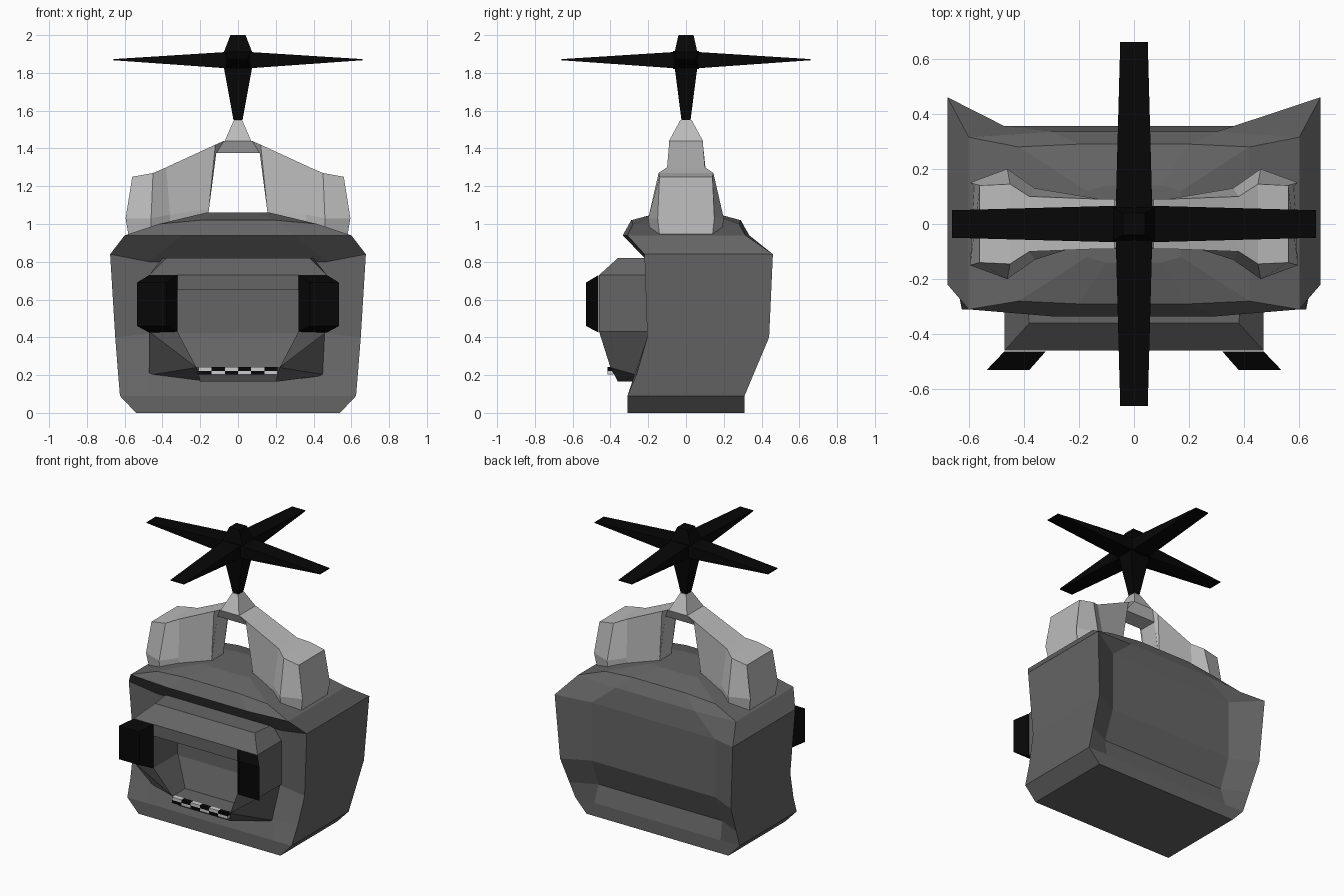
import bpy, bmesh

if "Cube" in bpy.data.objects:
    bpy.data.objects.remove(bpy.data.objects["Cube"])


def material(name, v):
    m = bpy.data.materials.new(name)
    m.diffuse_color = (v, v, v, 1)
    m.use_nodes = True
    m.node_tree.nodes["Principled BSDF"].inputs["Base Color"].default_value = m.diffuse_color
    return m


GREY = material("mid_grey", 0.13)
LIGHT = material("light_grey", 0.5)
BLACK = material("black", 0.002)
WHITE = material("white", 0.8)


def loft(name, rings, mat, caps=True, mirror=False):
    """Skin closed rings of equal length; coincident points are merged."""
    bm = bmesh.new()
    vs = [[bm.verts.new(p) for p in r] for r in rings]
    n = len(rings[0])
    for a, b in zip(vs, vs[1:]):
        for i in range(n):
            j = (i + 1) % n
            bm.faces.new((a[i], a[j], b[j], b[i]))
    if caps:
        bm.faces.new(vs[0])
        bm.faces.new(vs[-1])
    bmesh.ops.remove_doubles(bm, verts=bm.verts, dist=0.0005)
    bmesh.ops.recalc_face_normals(bm, faces=bm.faces)
    me = bpy.data.meshes.new(name)
    bm.to_mesh(me)
    bm.free()
    me.materials.append(mat)
    ob = bpy.data.objects.new(name, me)
    bpy.context.collection.objects.link(ob)
    if mirror:
        ob.modifiers.new("mirror", "MIRROR")
    return ob


def sym(half):
    """Complete a half ring (x > 0) across x = 0."""
    return half + [(-x, y, z) for x, y, z in reversed(half)]


def rect(hx, hy, z):
    return [(-hx, -hy, z), (hx, -hy, z), (hx, hy, z), (-hx, hy, z)]


# Body: each level has front panel, front corner, back corner, back panel
levels = [
    [(.46, -.31, 0), (.54, -.31, 0), (.54, .31, 0), (.46, .31, 0)],
    [(.48, -.31, .09), (.625, -.31, .09), (.625, .31, .09), (.48, .31, .09)],
    [(.47, -.27, .21), (.635, -.26, .21), (.635, .36, .21), (.47, .28, .21)],
    [(.47, -.2, .42), (.65, -.205, .4), (.65, .44, .4), (.47, .355, .4)],
    [(.47, -.2, .80), (.677, -.22, .84), (.677, .46, .84), (.47, .355, .80)],
    [(.30, -.335, .94), (.60, -.31, .94), (.60, .315, .94), (.30, .335, .94)],
    [(.20, -.29, 1.02), (.42, -.28, 1.0), (.42, .28, 1.0), (.20, .29, 1.02)],
    [(.10, -.14, 1.06), (.17, -.12, 1.06), (.17, .12, 1.06), (.10, .14, 1.06)],
]
loft("body", [sym(h) for h in levels], GREY)

# Snout: hollow frame with open mouth
back = [(.40, -.19, .82), (.47, -.19, .73), (.47, -.19, .43), (.47, -.26, .20), (.20, -.27, .165)]
brow, cheek = (.47, -.46, .73), (.47, -.46, .43)
lip, chin = (.22, -.40, .24), (.20, -.36, .165)
front = [(.38, -.36, .82), brow, cheek, lip, chin]
rim = [brow, brow, cheek, lip, lip]
inner = [(.32, -.46, .65), (.32, -.46, .65), (.32, -.46, .43), lip, lip]
deep = [(x, -.19 if z > .3 else -.25, z) for x, y, z in inner]
loft("snout", [sym(r) for r in (back, front, rim, inner, deep)], GREY, caps=False)

# Eyes: skewed blocks flaring outward
loft("eyes", [
    [(.32, -.462, .43), (.47, -.462, .425), (.47, -.462, .73), (.32, -.462, .73)],
    [(.38, -.53, .46), (.535, -.53, .46), (.535, -.53, .69), (.38, -.53, .69)],
], BLACK, mirror=True)

# Teeth: small checker strip
for c in range(6):
    for r in range(2):
        x, z = -.21 + c * .07, .202 + r * .02
        box = [(x, z), (x + .07, z), (x + .07, z + .02), (x, z + .02)]
        loft("tooth", [[(px, y, pz) for px, pz in box] for y in (-.415, -.385)],
             WHITE if (c + r) % 2 else BLACK)


# Rotor mount: sections given as (x, half width, z), bottom to top
def section(pts):
    return [(x, -w, z) for x, w, z in pts] + [(x, w, z) for x, w, z in reversed(pts)]


mount = [
    [(0, .06, 1.375), (0, .06, 1.375), (0, .09, 1.44)],
    [(.115, .06, 1.375), (.115, .06, 1.375), (.075, .09, 1.44)],
    [(.16, .065, 1.03), (.155, .065, 1.08), (.12, .09, 1.42)],
    [(.36, .13, .98), (.36, .13, 1.05), (.38, .10, 1.30)],
    [(.46, .19, .94), (.46, .20, 1.03), (.45, .145, 1.27)],
    [(.58, .14, .94), (.595, .15, 1.03), (.56, .14, 1.25)],
]
# The half bridge is left open at x = 0 so the mirrored sides join
loft("mount_bridge", [section(s) for s in mount[:2]], LIGHT, caps=False, mirror=True)
loft("mount_leg", [section(s) for s in mount[1:]], LIGHT, caps=False, mirror=True)
loft("mount_foot", [section(s) for s in (mount[-1], mount[-1])], LIGHT, mirror=True)
loft("mount_neck", [rect(.07, .09, 1.44), rect(.022, .03, 1.55)], LIGHT)

# Rotor mast and hub
loft("rotor_mast", [rect(.024, .024, 1.55), rect(.075, .06, 1.83),
                    rect(.075, .06, 1.91), rect(.04, .04, 2.0)], BLACK)


# Rotor blades: four, tapering to a thin tip
def blade_ring(d, w, lo, hi):
    return [(d, -w, lo), (d, w, lo), (d, w, hi), (d, -w, hi)]


for k in range(4):
    blade = loft("rotor_blade", [blade_ring(0, .07, 1.82, 1.915),
                                 blade_ring(.07, .066, 1.825, 1.91),
                                 blade_ring(.66, .05, 1.867, 1.873)], BLACK)
    blade.rotation_euler.z = k * 1.5707963
